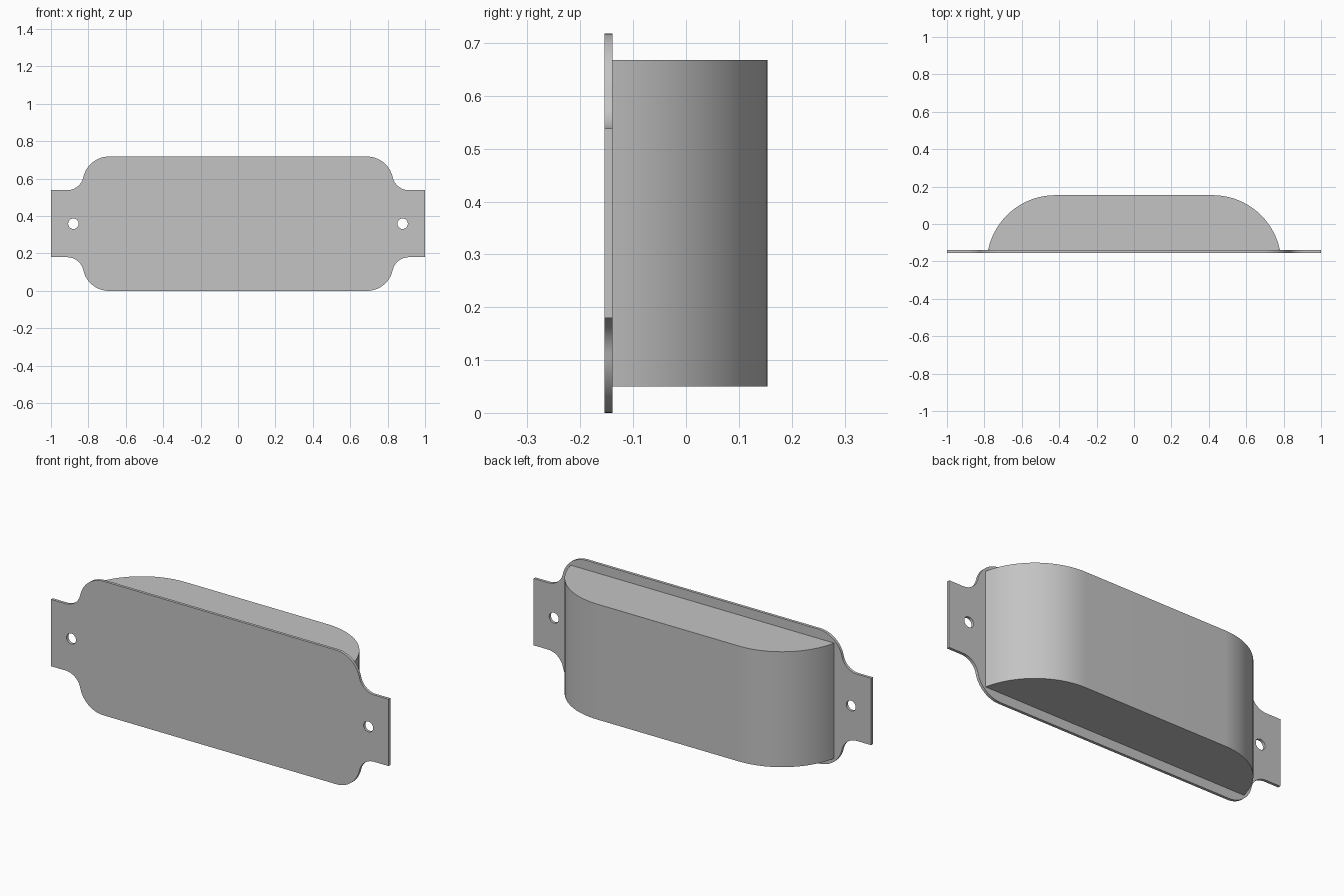
import bpy, bmesh
from math import radians, degrees, sin, cos, atan2, sqrt, acos
from mathutils import Vector

cube = bpy.data.objects.get("Cube")
if cube:
    bpy.data.objects.remove(cube, do_unlink=True)

grey = bpy.data.materials.new("grey metal")
grey.use_nodes = True
grey.diffuse_color = (0.55, 0.55, 0.55, 1)
grey.node_tree.nodes["Principled BSDF"].inputs["Base Color"].default_value = (0.55, 0.55, 0.55, 1)


def arc(cx, cy, r, start, end, steps):
    angles = [radians(start + (end - start) * i / steps) for i in range(steps + 1)]
    return [(cx + r * cos(a), cy + r * sin(a)) for a in angles]


def extrude_loops(name, loops, offset):
    """Fill closed loops (outline first, then holes) and extrude by offset."""
    bm = bmesh.new()
    edges = []
    for loop in loops:
        vs = [bm.verts.new(p) for p in loop]
        edges += [bm.edges.new((v, vs[i - 1])) for i, v in enumerate(vs)]
    if len(loops) > 1:
        bmesh.ops.triangle_fill(bm, edges=edges, use_beauty=True)
    else:
        bm.faces.new(bm.verts[:])
    ext = bmesh.ops.extrude_face_region(bm, geom=bm.faces[:], use_keep_orig=True)
    moved = [g for g in ext["geom"] if isinstance(g, bmesh.types.BMVert)]
    bmesh.ops.translate(bm, verts=moved, vec=Vector(offset))
    bmesh.ops.recalc_face_normals(bm, faces=bm.faces[:])
    mesh = bpy.data.meshes.new(name)
    bm.to_mesh(mesh)
    bm.free()
    mesh.materials.append(grey)
    obj = bpy.data.objects.new(name, mesh)
    bpy.context.collection.objects.link(obj)
    bpy.ops.object.select_all(action="DESELECT")
    obj.select_set(True)
    bpy.context.view_layer.objects.active = obj
    bpy.ops.object.shade_smooth_by_angle(angle=radians(30))
    return obj


FRONT, SEAT, BACK = -0.154, -0.139, 0.154   # depth of plate front, plate back, housing back
MID = 0.359                                 # half of the plate height

# Mounting plate: rounded shoulders flowing into narrow end tabs, with a screw hole in each
R1, R2, TAB = 0.14, 0.09, 0.179
c1 = (0.69, MID - R1)
rise = TAB + R2 - c1[1]
c2 = (c1[0] + sqrt((R1 + R2) ** 2 - rise ** 2), TAB + R2)
tilt = degrees(atan2(rise, c2[0] - c1[0]))
quarter = arc(*c1, R1, 90, tilt, 14) + arc(*c2, R2, 180 + tilt, 270, 12)[1:] + [(1, TAB)]
right = quarter + [(x, -z) for x, z in reversed(quarter)]
outline = right + [(-x, z) for x, z in reversed(right)]
holes = [arc(side * 0.88, 0, 0.028, 0, 348.75, 31) for side in (-1, 1)]
extrude_loops("mounting_plate",
              [[(x, FRONT, MID + z) for x, z in loop] for loop in [outline] + holes],
              (0, SEAT - FRONT, 0))

# Housing: flat back with curved ends that run down to the plate
FLAT, HALF, DEPTH = 0.42, 0.78, BACK - SEAT
radius = ((HALF - FLAT) ** 2 + DEPTH ** 2) / (2 * DEPTH)
low = degrees(acos((HALF - FLAT) / radius))
end = arc(FLAT, BACK - radius, radius, low, 90, 24)
profile = end + [(-x, y) for x, y in reversed(end)]
extrude_loops("housing", [[(x, y, 0.05) for x, y in profile]], (0, 0, 0.618))
